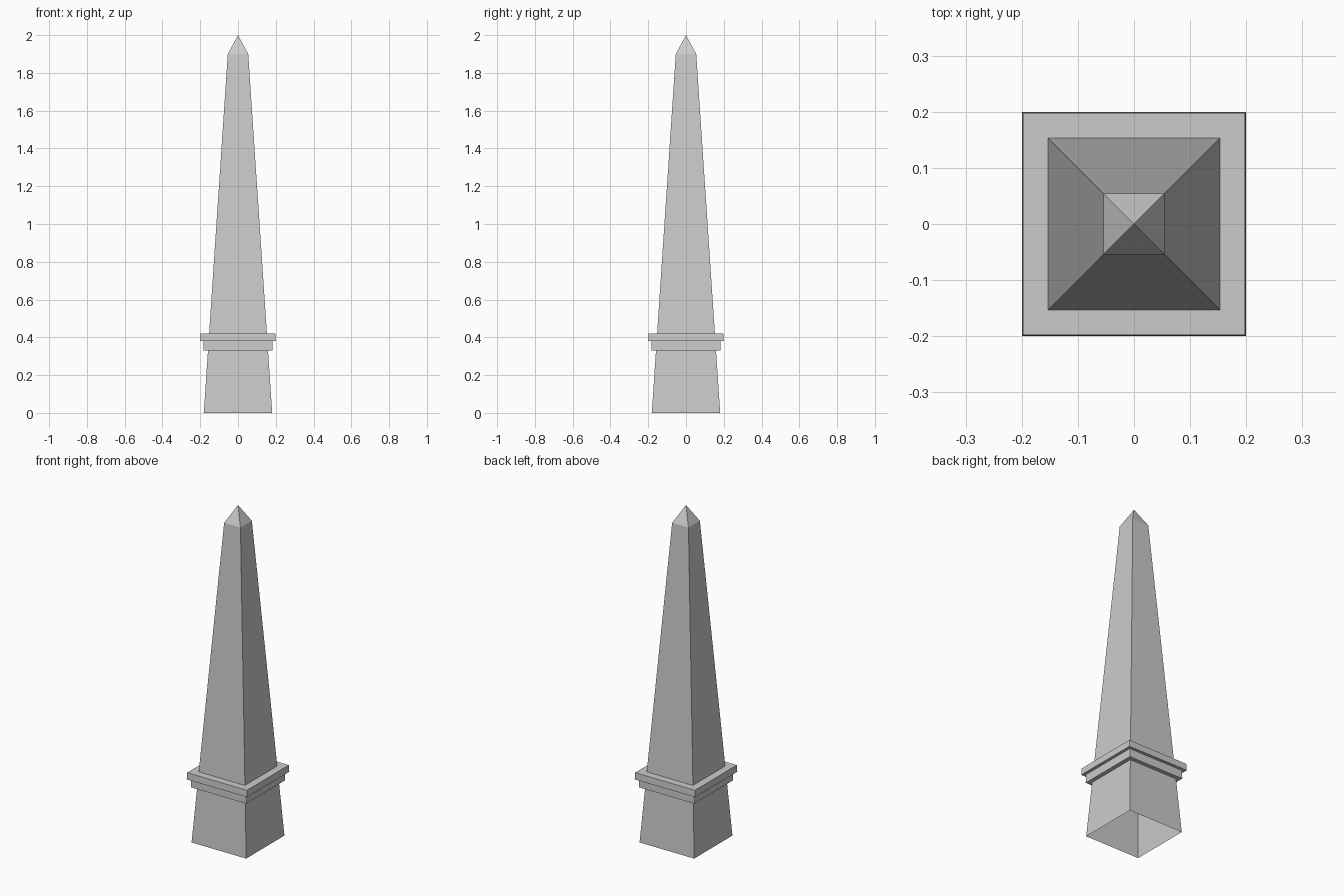
import bpy
import bmesh

if "Cube" in bpy.data.objects:
    bpy.data.objects.remove(bpy.data.objects["Cube"])


def square_tower(name, profile):
    """Skin square rings of (half width, height), leaving the ends open."""
    bm = bmesh.new()
    rings = []
    for r, z in profile:
        if r == 0:
            rings.append([bm.verts.new((0, 0, z))] * 4)
        else:
            rings.append([bm.verts.new((sx * r, sy * r, z))
                          for sx, sy in ((-1, -1), (1, -1), (1, 1), (-1, 1))])
    for low, high in zip(rings, rings[1:]):
        for i in range(4):
            j = (i + 1) % 4
            corners = [low[i], low[j], high[j], high[i]]
            bm.faces.new(list(dict.fromkeys(corners)))
    mesh = bpy.data.meshes.new(name)
    bm.to_mesh(mesh)
    bm.free()
    obj = bpy.data.objects.new(name, mesh)
    bpy.context.collection.objects.link(obj)
    return obj


# Tapered plinth, open underneath
square_tower("plinth", [(0.181, 0), (0.159, 0.33)])

# Two-step collar with its exposed undersides and top ledge
square_tower("stepped_collar", [(0.159, 0.33), (0.183, 0.33), (0.182, 0.38),
                                (0.20, 0.38), (0.198, 0.42), (0.153, 0.42)])

# Tall tapered shaft
square_tower("shaft", [(0.153, 0.42), (0.054, 1.90)])

# Pyramid tip
square_tower("pyramid_cap", [(0.054, 1.90), (0, 2.0)])
